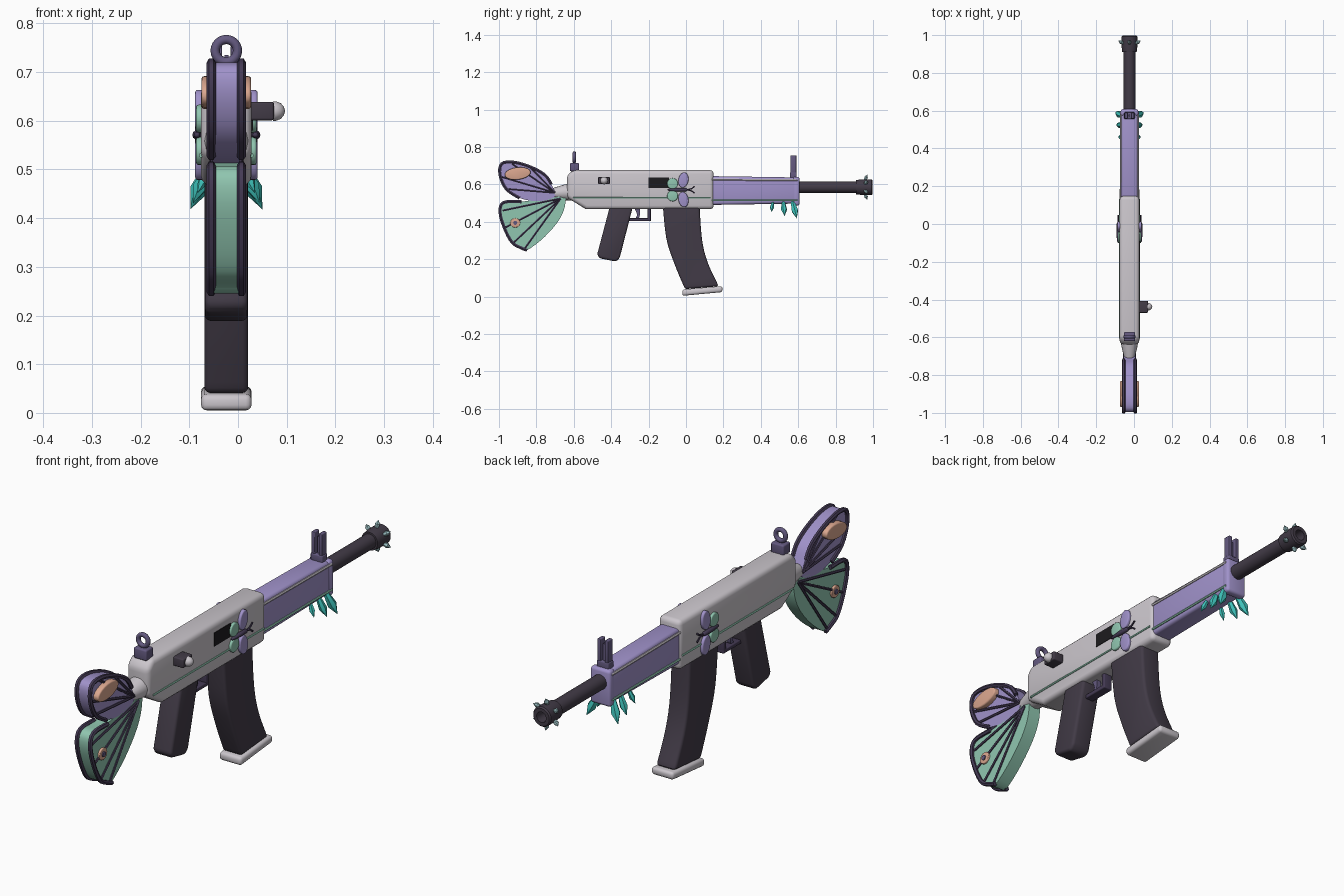
import bpy, bmesh, math
from mathutils import Vector, Matrix

cube = bpy.data.objects.get("Cube")
if cube:
    bpy.data.objects.remove(cube)

MID = -0.024          # x of the symmetry plane
parts = []


def material(name, hexa):
    rgb = [int(hexa[i:i + 2], 16) / 255 for i in (0, 2, 4)]
    col = [c / 12.92 if c < 0.04 else ((c + 0.055) / 1.055) ** 2.4 for c in rgb] + [1]
    m = bpy.data.materials.new(name)
    m.use_nodes = True
    m.diffuse_color = col
    m.node_tree.nodes["Principled BSDF"].inputs["Base Color"].default_value = col
    return m


GREY = material("pale grey", "CBC6CC")
LAVENDER = material("lavender", "A092CA")
PLUM = material("plum", "645A80")
VEIN = material("dark plum", "453B55")
DARK = material("charcoal", "423B47")
BLACK = material("black", "1C1B1E")
GREEN = material("mint green", "90C6B0")
PEACH = material("peach", "DBA78F")
TEAL = material("teal crystal", "3FC4BC")
ICE = material("ice blue", "9CC0C4")


def finish(name, data, mat, bevel=0):
    ob = bpy.data.objects.new(name, data)
    bpy.context.collection.objects.link(ob)
    ob.location.x = MID
    data.materials.append(mat)
    if bevel:
        mod = ob.modifiers.new("bevel", "BEVEL")
        mod.width, mod.segments, mod.limit_method = bevel, 3, "ANGLE"
        mod.angle_limit = math.radians(32)
    parts.append(ob)
    return ob


def from_bmesh(name, bm, mat, bevel=0):
    bmesh.ops.recalc_face_normals(bm, faces=bm.faces)
    me = bpy.data.meshes.new(name)
    bm.to_mesh(me)
    bm.free()
    return finish(name, me, mat, bevel)


def slab(name, outline, x0, x1, mat, bevel=0):
    """Side outline of (y, z) points extruded across x."""
    bm = bmesh.new()
    face = bm.faces.new([bm.verts.new((x0, y, z)) for y, z in outline])
    ext = bmesh.ops.extrude_face_region(bm, geom=[face])["geom"]
    bmesh.ops.translate(bm, vec=(x1 - x0, 0, 0),
                        verts=[v for v in ext if isinstance(v, bmesh.types.BMVert)])
    return from_bmesh(name, bm, mat, bevel)


def box(name, x0, x1, y0, y1, z0, z1, mat, bevel=0):
    return slab(name, [(y0, z0), (y1, z0), (y1, z1), (y0, z1)], x0, x1, mat, bevel)


def lathe(name, start, direction, profile, mat, sides=24):
    """Profile of (distance, radius) turned about an axis."""
    bm = bmesh.new()
    rot = Vector(direction).to_track_quat("Z", "Y").to_matrix().to_4x4()
    verts = [bm.verts.new((r, 0, t)) for t, r in profile]
    edges = [bm.edges.new(p) for p in zip(verts, verts[1:])]
    bmesh.ops.spin(bm, geom=verts + edges, cent=(0, 0, 0), axis=(0, 0, 1),
                   angle=math.tau, steps=sides, use_merge=True)
    bmesh.ops.remove_doubles(bm, verts=bm.verts, dist=0.0001)
    bm.transform(Matrix.Translation(start) @ rot)
    return from_bmesh(name, bm, mat)


def crystal(name, start, direction, length, r, mat):
    lathe(name, start, direction,
          [(0, 0), (0, r * .6), (length * .55, r), (length, 0)], mat, 6)


def smooth(pts, closed=True, steps=4):
    """Catmull-Rom curve through the points."""
    pts = [Vector(p) for p in pts]
    ring = [pts[-1]] + pts + pts[:2] if closed else [pts[0]] + pts + [pts[-1]]
    out = []
    for a, b, c, d in zip(ring, ring[1:], ring[2:], ring[3:]):
        for i in range(steps):
            t = i / steps
            out.append(b + (c - a) * t / 2 + (2 * a - 5 * b + 4 * c - d) * t * t / 2
                       + (3 * b - a - 3 * c + d) * t ** 3 / 2)
    return out if closed else out + [pts[-1]]


def tube(name, pts, x, r, mat):
    """Round rod along (y, z) points at a fixed x."""
    cu = bpy.data.curves.new(name, "CURVE")
    cu.dimensions, cu.bevel_depth, cu.bevel_resolution = "3D", r, 1
    cu.use_fill_caps = True
    sp = cu.splines.new("POLY")
    sp.points.add(len(pts) - 1)
    for p, (y, z) in zip(sp.points, pts):
        p.co = (x, y, z, 1)
    finish(name, cu, mat)


def ellipse(y, z, ry, rz, tilt=0, n=20):
    c, s = math.cos(tilt), math.sin(tilt)
    ring = [(ry * math.cos(math.tau * i / n), rz * math.sin(math.tau * i / n)) for i in range(n)]
    return [(y + a * c - b * s, z + a * s + b * c) for a, b in ring]


# Receiver and handguard
slab("receiver", [(-.535, .467), (.148, .467), (.148, .676), (-.605, .676), (-.637, .645),
                  (-.637, .53)], -.052, .052, GREY, .02)
slab("handguard", [(.13, .49), (.59, .497), (.59, .637), (.13, .644)], -.044, .044, LAVENDER, .014)
box("handguard_cap", -.047, .047, .572, .608, .487, .64, LAVENDER, .012)

# Barrel and muzzle
AXIS = .585
lathe("barrel", (0, .58, AXIS), (0, 1, 0), [(0, .031), (.36, .031)], DARK)
lathe("muzzle", (0, .91, AXIS), (0, 1, 0),
      [(0, .03), (0, .038), (.03, .042), (.082, .042), (.088, .037), (.088, .022), (.02, .022),
       (.02, 0)], DARK)
for i in range(6):
    a = math.tau * (i + .5) / 6
    out = Vector((math.cos(a), 0, math.sin(a)))
    crystal("muzzle_spike", Vector((0, .955, AXIS)) + out * .034, out + Vector((0, .45, 0)),
            .037, .011, ICE)

# Sights
box("rear_sight_base", -.03, .03, -.62, -.572, .67, .715, PLUM, .006)
bpy.ops.mesh.primitive_torus_add(major_radius=.023, minor_radius=.0095, major_segments=24,
                                 minor_segments=10, rotation=(math.pi / 2, 0, 0))
ring = bpy.context.object
ring.name = "rear_sight_ring"
ring.location = (MID, -.597, .744)
ring.data.materials.append(PLUM)
parts.append(ring)
box("front_sight_base", -.028, .028, .555, .592, .63, .665, PLUM, .005)
for s in (-1, 1):
    box("front_sight_post", s * .017 - .008, s * .017 + .008, .558, .59, .65, .755, PLUM, .003)
box("front_sight_pin", -.004, .004, .57, .58, .65, .735, PLUM)

# Bolt handle and ejection port
box("bolt_handle", .045, .098, -.47, -.407, .601, .639, DARK, .005)
lathe("bolt_knob", (.096, -.438, .62), (1, 0, 0),
      [(0, .02), (.006, .02), (.016, .016), (.022, .009), (.025, 0)], GREY)
box("ejection_port", .048, .0545, -.2, -.09, .58, .637, BLACK)

# Magazine, grip and trigger
back = smooth([(-.125, .5), (-.105, .31), (-.06, .17), (-.005, .04)], False)
front = smooth([(.175, .055), (.115, .185), (.085, .31), (.072, .5)], False)
slab("magazine", back + front, -.045, .045, DARK, .012)
slab("magazine_base", [(-.02, .004), (.195, .024), (.195, .056), (-.02, .038)],
     -.052, .052, GREY, .012)
slab("grip", [(-.405, .49), (-.475, .225), (-.462, .205), (-.375, .187), (-.355, .205),
              (-.282, .49)], -.044, .044, DARK, .016)
box("trigger_guard_bottom", -.02, .02, -.31, -.188, .403, .42, VEIN, .004)
box("trigger_guard_front", -.02, .02, -.206, -.188, .405, .48, VEIN, .004)
slab("trigger", smooth([(-.275, .475), (-.262, .44), (-.268, .42), (-.252, .42), (-.246, .445),
                        (-.25, .475)]), -.01, .01, PLUM)

# Winged stock
lathe("stock_neck", (0, -.61, .56), (0, -1, -.08),
      [(0, 0), (0, .048), (.04, .042), (.09, .03), (.14, .02), (.16, 0)], GREY, 16)
upper_edge = [(-.72, .6), (-.755, .65), (-.83, .692), (-.92, .718), (-.985, .71),
              (-.994, .65), (-.96, .575), (-.89, .527)]
lower_edge = [(-.88, .507), (-.975, .503), (-.994, .45), (-.97, .365), (-.93, .29),
              (-.885, .262), (-.85, .248)]
slab("upper_wing", smooth(upper_edge + [(-.79, .51), (-.7, .535)]), -.028, .028, LAVENDER)
slab("lower_wing", smooth(lower_edge + [(-.755, .32), (-.675, .415), (-.645, .5), (-.67, .535)]),
     -.028, .028, GREEN)
for s in (-1, 1):
    x = s * .029
    tube("upper_wing_rim", smooth(upper_edge, False), s * .031, .0095, VEIN)
    tube("lower_wing_rim", smooth(lower_edge, False), s * .031, .0095, VEIN)
    for tip in ((-.83, .688), (-.93, .71), (-.985, .64), (-.95, .575)):
        tube("upper_wing_vein", [(-.7, .555), tip], x, .006, VEIN)
    for tip in ((-.98, .46), (-.965, .37), (-.92, .29), (-.86, .26)):
        tube("lower_wing_vein", [(-.67, .525), tip], x, .006, VEIN)
    slab("upper_wing_spot", ellipse(-.9, .658, .07, .033, .12), s * .02, s * .051, PEACH, .006)
    slab("lower_wing_spot", ellipse(-.913, .394, .027, .025), s * .02, s * .036, PEACH, .003)
    slab("lower_spot_centre", ellipse(-.913, .394, .011, .011, 0, 12), s * .03, s * .04, PLUM)

    # Side trim lines
    tube("receiver_line", [(-.605, .529), (.132, .529)], s * .052, .0045, GREEN)
    tube("handguard_lower_line", [(.14, .514), (.595, .514)], s * .045, .005, GREEN)
    tube("handguard_upper_line", [(.14, .626), (.595, .622)], s * .044, .006, GREY)

    # Butterfly emblem
    for up in (-1, 1):
        slab("emblem_front_wing", ellipse(-.014, .571 + up * .052, .027, .041, -up * .18),
             s * .045, s * .064, LAVENDER, .005)
        slab("emblem_rear_wing", ellipse(-.072, .571 + up * .033, .029, .029),
             s * .045, s * .062, GREEN, .005)
        tube("emblem_antenna", [(.005, .571), (.03, .571 + up * .006), (.046, .571 + up * .018)],
             s * .06, .004, VEIN)
    lathe("emblem_body", (s * .06, -.1, .571), (0, 1, 0),
          [(0, 0), (.01, .006), (.06, .01), (.1, .009), (.115, 0)], VEIN, 10)

    # Hanging crystals
    for y, lean, size in ((.465, -.15, .062), (.52, .1, .085), (.57, .25, .1)):
        crystal("crystal", (s * .034, y, .507), (s * .45, lean, -1), size, size * .19, TEAL)

# Bake modifiers and curves, then smooth rounded surfaces
bpy.ops.object.select_all(action="DESELECT")
for ob in parts:
    ob.select_set(True)
bpy.context.view_layer.objects.active = parts[0]
bpy.ops.object.convert(target="MESH")
bpy.ops.object.shade_smooth_by_angle(angle=math.radians(38))
